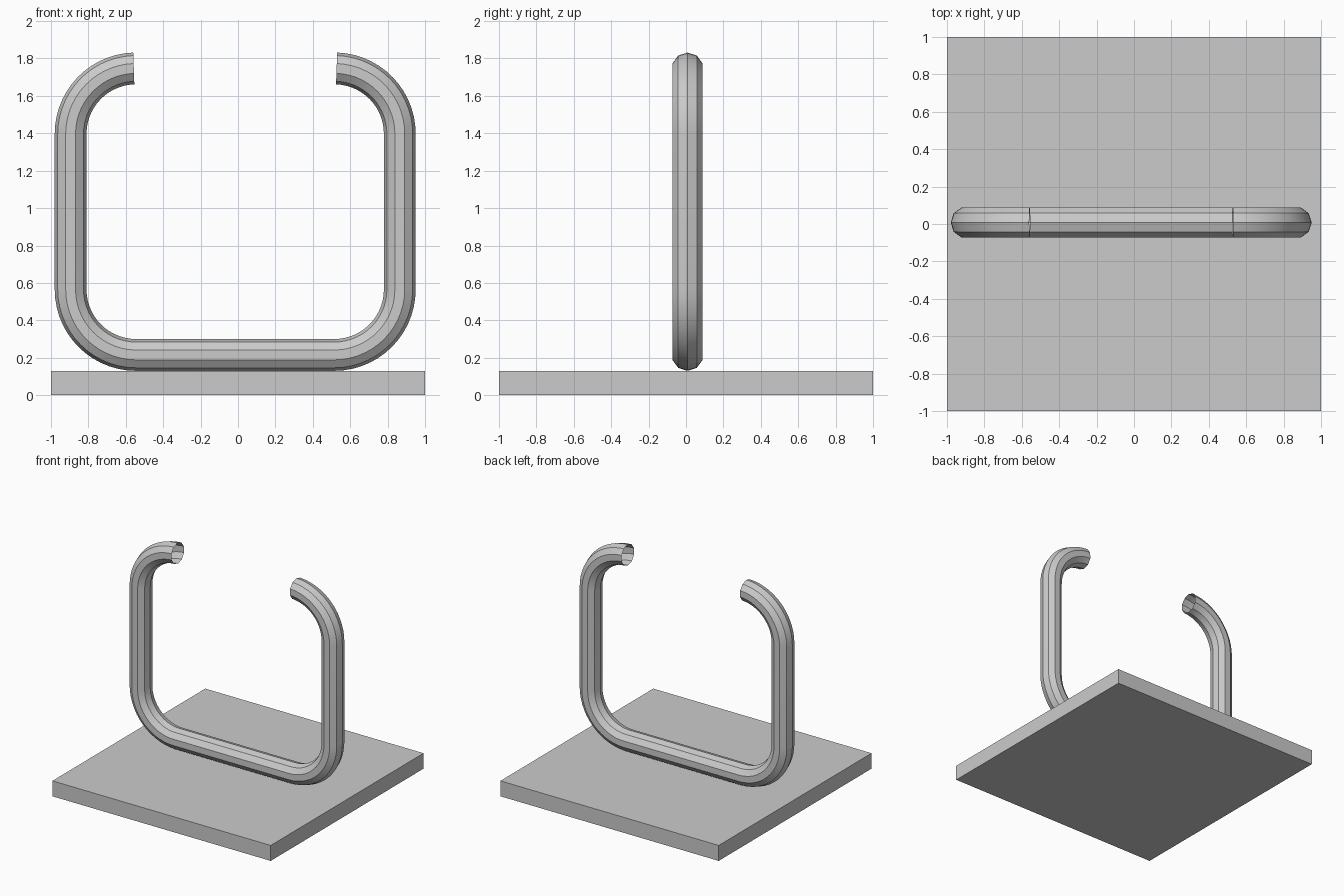
import bpy, bmesh
from math import sin, cos, pi, radians

if "Cube" in bpy.data.objects:
    bpy.data.objects.remove(bpy.data.objects["Cube"])

SIDES, TUBE_R, BEND_R = 10, 0.085, 0.35
LEFT, RIGHT, LOW, HIGH, Y = -0.895, 0.865, 0.215, 1.747, 0.008


def shade(obj):
    bpy.ops.object.select_all(action='DESELECT')
    obj.select_set(True)
    bpy.context.view_layer.objects.active = obj
    bpy.ops.object.shade_smooth_by_angle(angle=radians(25))


def bend(cx, cz, start, end, steps=14):
    """Stations of an arc: (x, z, outward angle)."""
    stations = []
    for i in range(steps + 1):
        a = radians(start + (end - start) * i / steps)
        stations.append((cx + BEND_R * cos(a), cz + BEND_R * sin(a), a))
    return stations


# Flat square base
bpy.ops.mesh.primitive_cube_add(size=1, location=(0, 0, 0.064))
base = bpy.context.object
base.name = "base_plate"
base.scale = (2, 2, 0.128)

# Path of the open loop, from the left tip down and round to the right tip
x0, x1, z0, z1 = LEFT + BEND_R, RIGHT - BEND_R, LOW + BEND_R, HIGH - BEND_R
path = (bend(x0, z1, 92, 180) + bend(x0, z0, 180, 270)
        + bend(x1, z0, 270, 360) + bend(x1, z1, 360, 448))

# Ten-sided hollow tube swept along the path, ends left open
bm = bmesh.new()
rings = []
for x, z, a in path:
    ring = []
    for k in range(SIDES):
        t = 2 * pi * k / SIDES
        out = TUBE_R * cos(t)
        ring.append(bm.verts.new((x + out * cos(a), Y + TUBE_R * sin(t), z + out * sin(a))))
    rings.append(ring)
for r, s in zip(rings, rings[1:]):
    for k in range(SIDES):
        n = (k + 1) % SIDES
        bm.faces.new((r[k], r[n], s[n], s[k]))
bmesh.ops.recalc_face_normals(bm, faces=bm.faces)
# Open tube: make sure the faces point outward
bm.faces.ensure_lookup_table()
face = bm.faces[0]
px, pz, _ = path[0]
c = face.calc_center_median()
if face.normal.x * (c.x - px) + face.normal.y * (c.y - Y) + face.normal.z * (c.z - pz) < 0:
    bmesh.ops.reverse_faces(bm, faces=bm.faces)
mesh = bpy.data.meshes.new("bent_tube")
bm.to_mesh(mesh)
bm.free()
tube = bpy.data.objects.new("bent_tube", mesh)
bpy.context.collection.objects.link(tube)
shade(tube)
